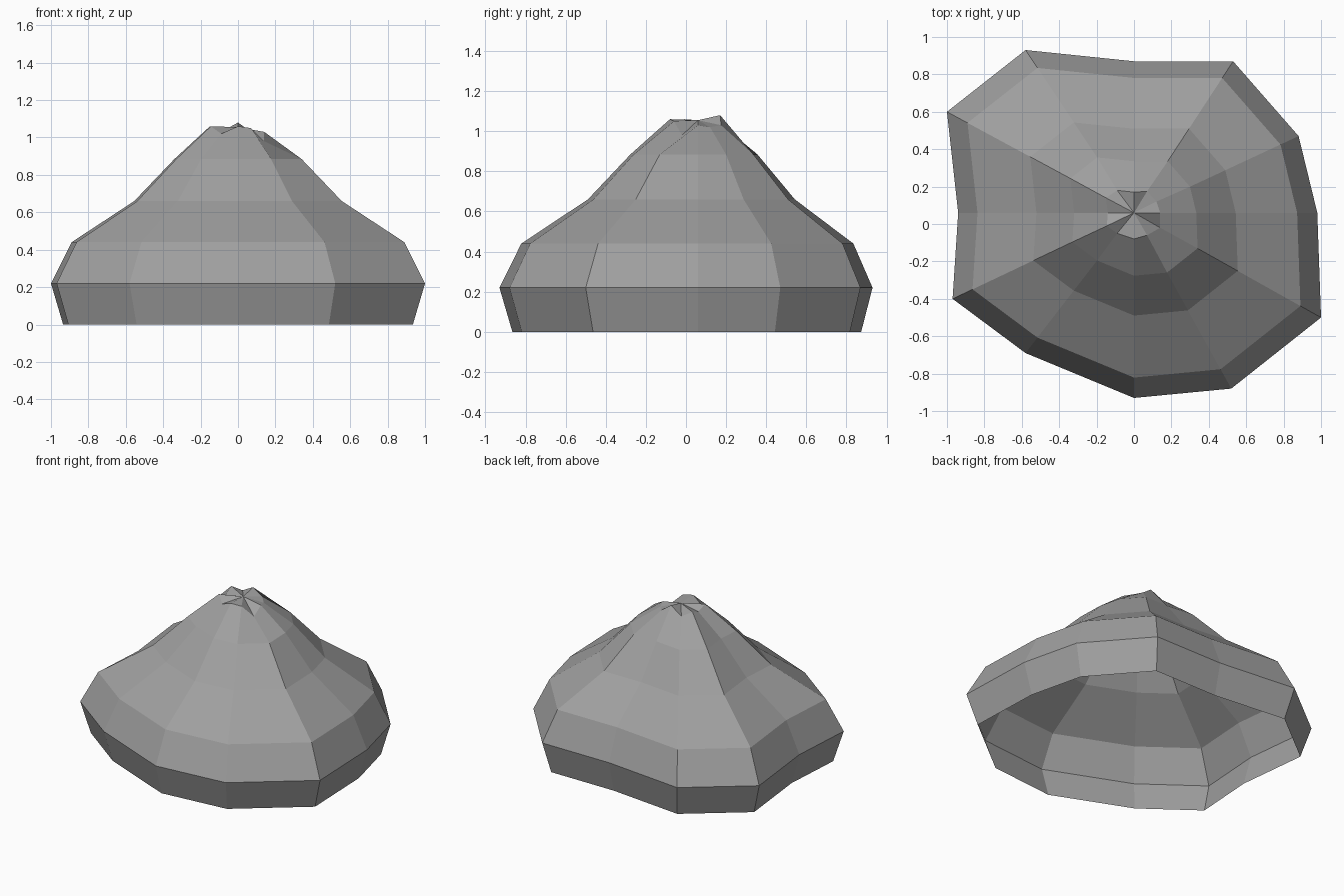
import bpy, bmesh

if "Cube" in bpy.data.objects:
    bpy.data.objects.remove(bpy.data.objects["Cube"])

# Rim outline at its widest, counter-clockwise from +x
RIM = [(0.98, 0.06), (0.88, 0.47), (0.53, 0.87), (0, 0.87), (-0.58, 0.93), (-1.0, 0.60),
       (-0.94, 0.06), (-0.97, -0.40), (-0.58, -0.69), (0, -0.93), (0.52, -0.88), (1.0, -0.50)]
CY = 0.06  # all spokes meet at (0, CY)
# Scale of the outline and height of each ring
RINGS = [(0.935, 0.0), (1.0, 0.22), (0.89, 0.44), (0.555, 0.66), (0.34, 0.885)]
# Crumpled ring round the peak
PEAK = [(0.14, 0.06, 1.03), (0.12, 0.12, 1.02), (0.07, 0.175, 1.03), (0, 0.17, 1.08),
        (-0.09, 0.18, 1.03), (-0.15, 0.14, 1.06), (-0.14, 0.06, 1.03), (-0.145, -0.01, 1.06),
        (-0.09, -0.05, 1.02), (0, -0.08, 1.06), (0.07, -0.06, 1.05), (0.14, -0.02, 0.98)]

bm = bmesh.new()
rings = [[bm.verts.new((x * s, CY + (y - CY) * s, z)) for x, y in RIM] for s, z in RINGS]
rings.append([bm.verts.new(p) for p in PEAK])
apex = bm.verts.new((0, CY, 1.055))
n = len(RIM)
for i in range(n):
    j = (i + 1) % n
    for lo, hi in zip(rings, rings[1:]):
        bm.faces.new((lo[i], lo[j], hi[j], hi[i]))
    bm.faces.new((rings[-1][i], rings[-1][j], apex))

# Open-bottomed shell, flat shaded
mesh = bpy.data.meshes.new("rock_mound")
bm.to_mesh(mesh)
bm.free()
mound = bpy.data.objects.new("rock_mound", mesh)
bpy.context.collection.objects.link(mound)
mat = bpy.data.materials.new("stone grey")
mat.diffuse_color = (0.35, 0.35, 0.35, 1)
mat.use_nodes = True
mat.node_tree.nodes["Principled BSDF"].inputs["Base Color"].default_value = mat.diffuse_color
mesh.materials.append(mat)
